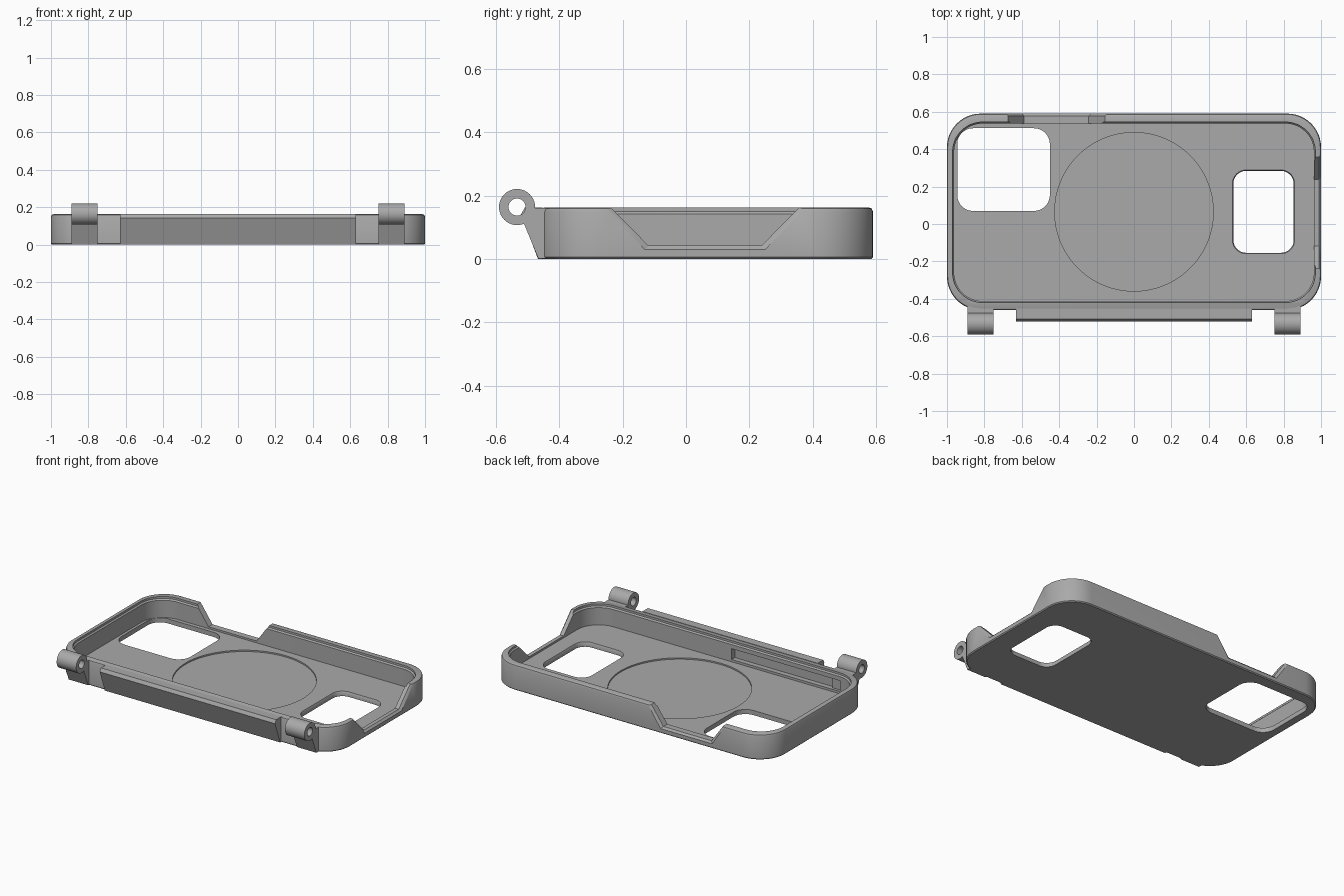
import bpy, bmesh, math

old = bpy.data.objects.get("Cube")
if old:
    bpy.data.objects.remove(old, do_unlink=True)

grey = bpy.data.materials.new("matte grey")
grey.use_nodes = True
colour = (0.40, 0.40, 0.40, 1)
grey.diffuse_color = colour
grey.node_tree.nodes["Principled BSDF"].inputs["Base Color"].default_value = colour

TOP, FLOOR = 0.163, 0.03


def rounded(x0, x1, y0, y1, r, z, inset=0, steps=12):
    """Ring of points around a rounded rectangle at height z."""
    x0, x1, y0, y1, r = x0 + inset, x1 - inset, y0 + inset, y1 - inset, r - inset
    centres = [(x1 - r, y1 - r), (x0 + r, y1 - r), (x0 + r, y0 + r), (x1 - r, y0 + r)]
    ring = []
    for corner, (cx, cy) in enumerate(centres):
        for i in range(steps + 1):
            a = math.pi / 2 * (corner + i / steps)
            ring.append((cx + r * math.cos(a), cy + r * math.sin(a), z))
    return ring


def circle(cx, cy, r, z, n=96):
    return [(cx + r * math.cos(math.tau * i / n), cy + r * math.sin(math.tau * i / n), z)
            for i in range(n)]


def loft(name, rings):
    """Closed solid through a stack of equal rings."""
    bm = bmesh.new()
    loops = [[bm.verts.new(p) for p in ring] for ring in rings]
    n = len(loops[0])
    for a, b in zip(loops, loops[1:]):
        for i in range(n):
            bm.faces.new((a[i], a[(i + 1) % n], b[(i + 1) % n], b[i]))
    bm.faces.new(loops[0][::-1])
    bm.faces.new(loops[-1])
    bmesh.ops.recalc_face_normals(bm, faces=bm.faces[:])
    mesh = bpy.data.meshes.new(name)
    bm.to_mesh(mesh)
    bm.free()
    mesh.materials.append(grey)
    obj = bpy.data.objects.new(name, mesh)
    bpy.context.collection.objects.link(obj)
    return obj


def along_x(name, profile, x0, x1):
    return loft(name, [[(x, y, z) for y, z in profile] for x in (x0, x1)])


def boolean(obj, tool, operation="DIFFERENCE"):
    tool.hide_render = True
    bpy.context.view_layer.objects.active = obj
    mod = obj.modifiers.new("cut", "BOOLEAN")
    mod.operation, mod.object, mod.solver = operation, tool, "EXACT"
    bpy.ops.object.modifier_apply(modifier=mod.name)
    bpy.data.objects.remove(tool, do_unlink=True)


def smooth(obj):
    bpy.ops.object.select_all(action="DESELECT")
    obj.select_set(True)
    bpy.context.view_layer.objects.active = obj
    bpy.ops.object.shade_smooth_by_angle(angle=math.radians(30))


# Tray body with softened rims
outer = (-1, 1, -0.46, 0.59, 0.18)
tray = loft("case_tray", [rounded(*outer, z, inset) for z, inset in (
    (0, 0.006), (0.006, 0), (TOP - 0.014, 0), (TOP - 0.004, 0.004), (TOP, 0.014))])

# Inner cavity, slightly wider at the rim
inner = (-0.97, 0.97, -0.42, 0.545, 0.16)
boolean(tray, loft("cavity", [rounded(*inner, z, inset) for z, inset in (
    (FLOOR, 0.008), (0.142, 0.008), (0.15, 0), (0.3, 0))]))

# Round shallow seat in the floor
boolean(tray, loft("round_seat", [circle(0, 0.065, 0.424, z) for z in (FLOOR - 0.009, 0.1)]))

# Two openings through the floor
boolean(tray, loft("large_opening", [rounded(-0.945, -0.45, 0.07, 0.512, 0.085, z)
                                     for z in (-0.1, 0.1)]))
boolean(tray, loft("small_opening", [rounded(0.525, 0.86, -0.16, 0.29, 0.075, z, inset)
                                     for z, inset in ((-0.1, 0.006), (0.02, 0.006), (0.032, 0), (0.1, 0))]))


# Tapered notches in the side and back walls
def notch(low, high, slope, inset):
    rise = slope * (0.3 - FLOOR) / (TOP - FLOOR)
    low, high, z = low + inset, high - inset, FLOOR + inset
    return [(low, z), (high, z), (high + rise, 0.3), (low - rise, 0.3)]


depths = ((0.1, 0), (0, 0), (-0.012, 0.012), (-0.1, 0.012))
boolean(tray, loft("side_notch", [[(1 + d, a, z) for a, z in notch(-0.13, 0.25, 0.125, i)]
                                  for d, i in depths]))
boolean(tray, loft("back_notch", [[(a, 0.59 + d, z) for a, z in notch(-0.6, -0.23, 0.09, i)]
                                  for d, i in depths]))

# Long pocket inside the front wall
boolean(tray, along_x("pocket", [(-0.445, 0.045), (-0.38, 0.045), (-0.38, 0.115), (-0.445, 0.115)],
                      -0.82, -0.04))
smooth(tray)

# Sloping strip along the front
along_x("front_strip", [(-0.452, 0), (-0.467, 0), (-0.52, 0.142), (-0.508, TOP), (-0.452, TOP)],
        -0.63, 0.63)

# Hinge lugs with bored barrels
for side, x0, x1 in (("right", -0.89, -0.75), ("left", 0.75, 0.89)):
    barrel = along_x(side + "_hinge_barrel", [p[:2] for p in circle(-0.533, 0.164, 0.057, 0, 40)], x0, x1)
    boolean(barrel, along_x("bore", [p[:2] for p in circle(-0.533, 0.164, 0.027, 0, 32)],
                            x0 - 0.1, x1 + 0.1))
    smooth(barrel)
    along_x(side + "_hinge_lug", [(-0.43, 0.002), (-0.466, 0.002), (-0.512, 0.114), (-0.49, TOP - 0.002),
                                  (-0.43, TOP - 0.002)], x0, x1)
